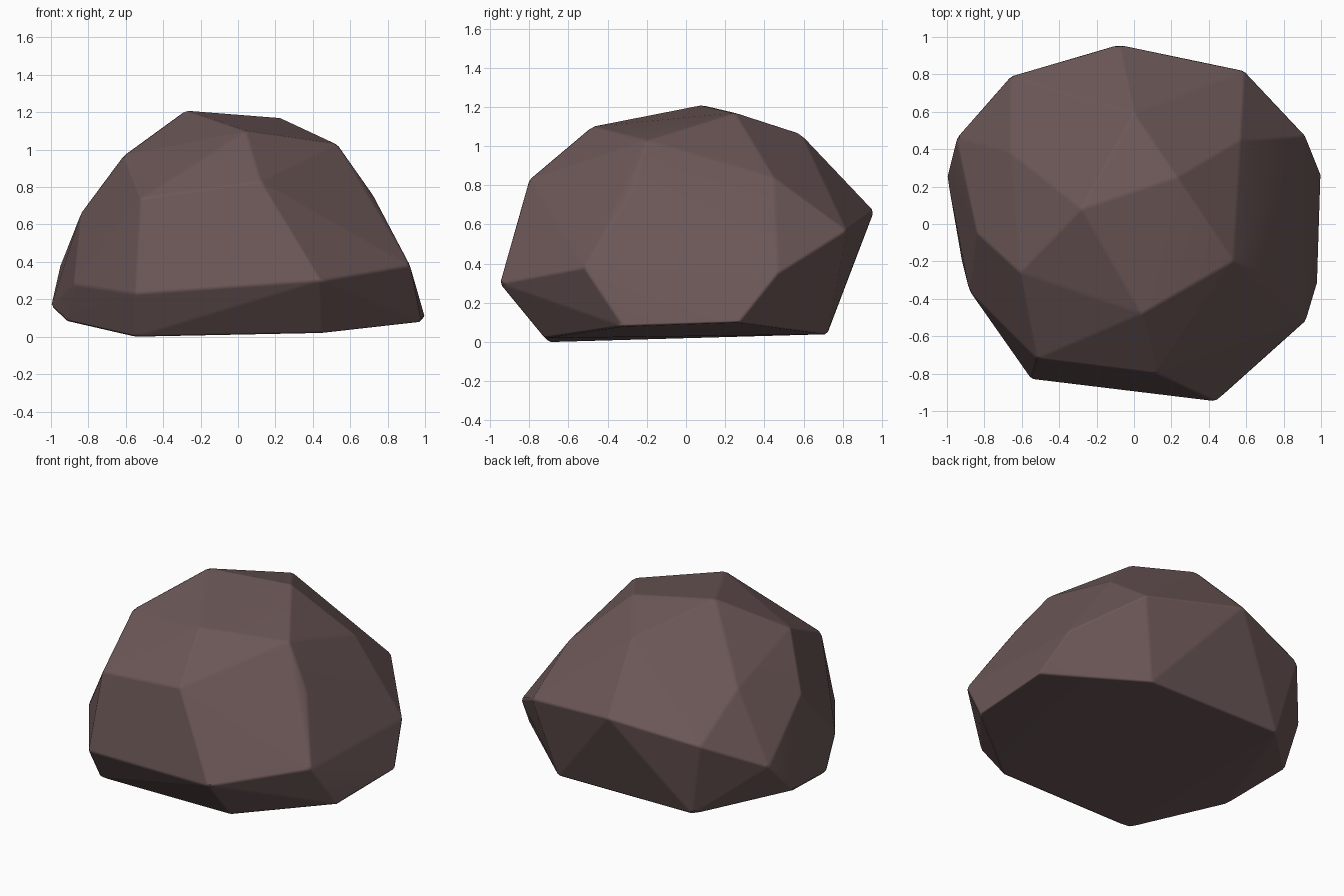
import bpy, bmesh, math

if "Cube" in bpy.data.objects:
    bpy.data.objects.remove(bpy.data.objects["Cube"])

# Boulder corners, grouped by level; the hull gives the broad chipped facets
base = [(-.55, -.70, 0), (.45, -.72, .02), (.98, -.32, .08), (1, .27, .10),
        (.46, .72, .04), (-.55, .72, .05), (-1, .26, .16), (-.92, -.20, .085)]
belt = [(-.55, -.83, .23), (.44, -.95, .30), (.92, -.52, .38), (.92, .47, .35),
        (.59, .82, .57), (-.08, .96, .67), (-.66, .79, .565), (-.95, .46, .38),
        (-.88, -.36, .28)]
shoulder = [(-.52, -.72, .74), (.12, -.80, .83), (.72, -.28, .76),
            (.57, .45, .84), (-.66, .38, .81), (-.84, -.05, .66)]
crown = [(-.61, -.26, .97), (.04, -.48, 1.10), (.53, -.20, 1.03),
         (.23, .25, 1.17), (0, .59, 1.06), (-.28, .08, 1.21)]

bm = bmesh.new()
for p in base + belt + shoulder + crown:
    bm.verts.new(p)
hull = bmesh.ops.convex_hull(bm, input=bm.verts[:])
loose = [v for v in bm.verts if not v.link_faces]
bmesh.ops.delete(bm, geom=loose, context='VERTS')
bmesh.ops.recalc_face_normals(bm, faces=bm.faces[:])

# Soften the worn edges very slightly
edges = [e for e in bm.edges if e.calc_face_angle(0) > math.radians(8)]
bmesh.ops.bevel(bm, geom=edges, offset=.012, segments=1, profile=.5,
                affect='EDGES', clamp_overlap=True)
for f in bm.faces:
    f.smooth = True

mesh = bpy.data.meshes.new("boulder")
bm.to_mesh(mesh)
bm.free()
rock = bpy.data.objects.new("boulder", mesh)
bpy.context.collection.objects.link(rock)

# Single dull brown stone colour
stone = bpy.data.materials.new("brown stone")
stone.diffuse_color = (.15, .095, .095, 1)
stone.use_nodes = True
stone.node_tree.nodes["Principled BSDF"].inputs["Base Color"].default_value = stone.diffuse_color
mesh.materials.append(stone)

# Broad facets keep flat normals, the narrow bevels blend between them
mod = rock.modifiers.new("facet normals", 'WEIGHTED_NORMAL')
mod.weight = 100
